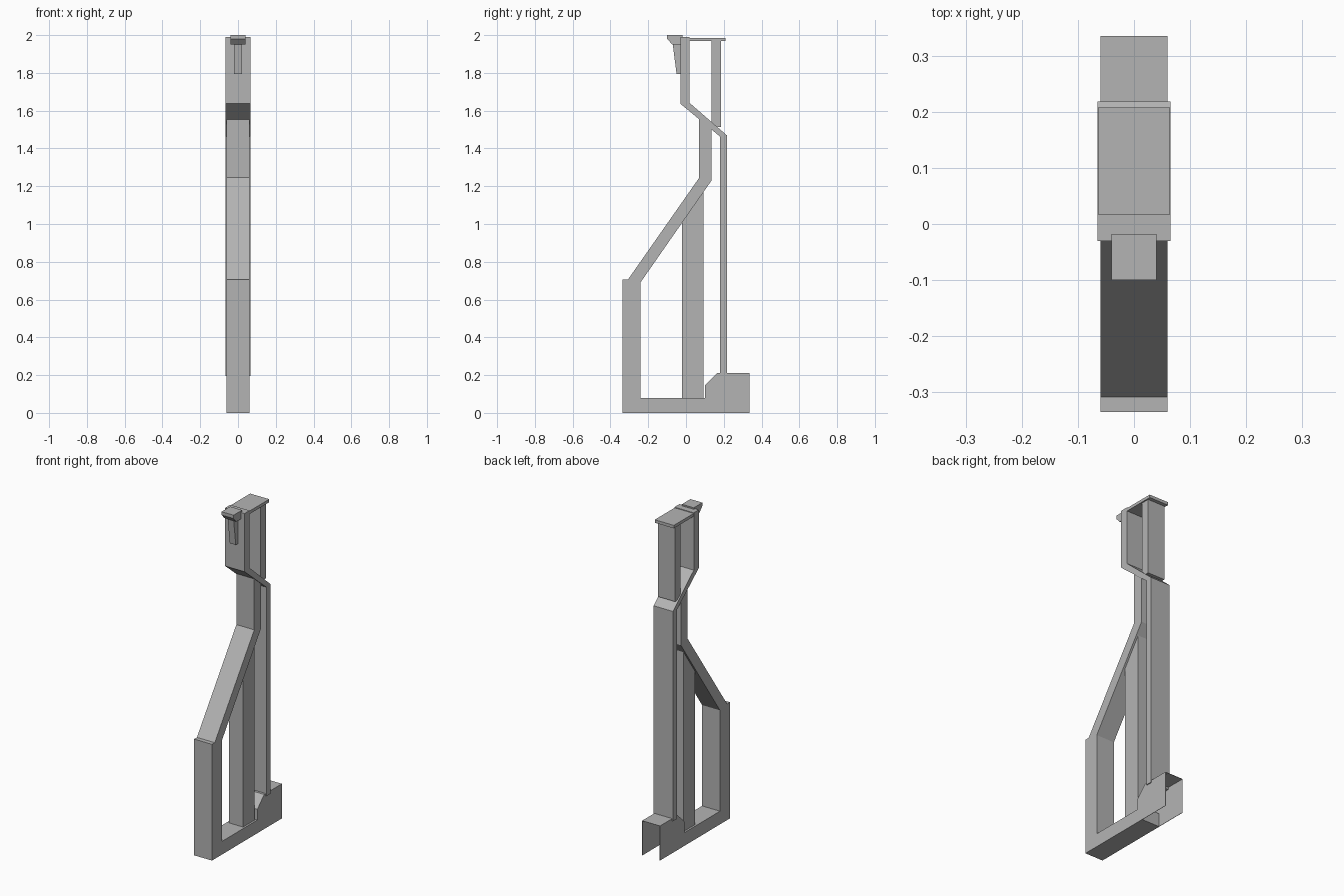
import bpy, bmesh

if "Cube" in bpy.data.objects:
    bpy.data.objects.remove(bpy.data.objects["Cube"])

grey = bpy.data.materials.new("dark_grey")
grey.diffuse_color = (0.455, 0.455, 0.455, 1)
grey.use_nodes = True
grey.node_tree.nodes["Principled BSDF"].inputs["Base Color"].default_value = grey.diffuse_color


def extrude_profile(name, pts, x0, x1):
    """Closed (y, z) outline extruded from x0 to x1."""
    bm = bmesh.new()
    face = bm.faces.new([bm.verts.new((x0, y, z)) for y, z in pts])
    ret = bmesh.ops.extrude_face_region(bm, geom=[face])
    verts = [g for g in ret["geom"] if isinstance(g, bmesh.types.BMVert)]
    bmesh.ops.translate(bm, verts=verts, vec=(x1 - x0, 0, 0))
    bmesh.ops.recalc_face_normals(bm, faces=bm.faces)
    me = bpy.data.meshes.new(name)
    bm.to_mesh(me)
    bm.free()
    me.materials.append(grey)
    ob = bpy.data.objects.new(name, me)
    bpy.context.collection.objects.link(ob)
    return ob


def block(name, y0, y1, z0, z1, w):
    return extrude_profile(name, [(y0, z0), (y1, z0), (y1, z1), (y0, z1)], -w, w)


W = 0.06     # half width of the frame
P = 0.065    # half width of the bent panel
C = 0.048    # half width of the inset middle column
T = 0.002    # sheet thickness of the rear housing

# Bottom rail
block("base_rail", -0.24, 0.14, 0, 0.08, W)

# Front leg, leaning brace and neck as one bent bar
extrude_profile("front_frame", [
    (-0.335, 0), (-0.335, 0.705), (-0.308, 0.705), (0.07, 1.245), (0.07, 1.555),
    (0.135, 1.505), (0.135, 1.23), (-0.24, 0.692), (-0.24, 0)], -W, W)

# Middle column, cut to the slope of the brace
extrude_profile("middle_column", [
    (-0.02, 0.08), (-0.02, 1.01), (0.092, 1.17), (0.092, 0.08)], -C, C)

# Rear housing: two side sheets, sloped front and top, open at back and bottom
side = [(0.10, 0), (0.10, 0.145), (0.165, 0.21), (0.335, 0.21), (0.335, 0)]
for label, x in (("left", -W), ("right", W - T)):
    extrude_profile("housing_side_" + label, side, x, x + T)
extrude_profile("housing_cover", [
    (0.10, 0.08), (0.10, 0.145), (0.165, 0.21), (0.335, 0.21),
    (0.335, 0.21 - T), (0.166, 0.21 - T), (0.10 + T, 0.144), (0.10 + T, 0.08)],
    -W + T, W - T)

# Bent panel: upper front, slanted shelf and long rear strip
extrude_profile("bent_panel", [
    (-0.03, 1.99), (-0.03, 1.637), (0.18, 1.463), (0.18, 0.195), (0.218, 0.195),
    (0.218, 1.468), (0.018, 1.642), (0.018, 1.99)], -P, P)

# Upper rear column and top plate
block("upper_column", 0.136, 0.186, 1.513, 1.97, 0.057)
block("top_plate", 0.018, 0.208, 1.968, 1.986, 0.064)

# Front hook with tapered fin
extrude_profile("hook_head", [
    (-0.10, 2.0), (-0.10, 1.98), (-0.072, 1.95), (-0.025, 1.95), (-0.018, 2.0)],
    -0.04, 0.04)
extrude_profile("hook_fin", [
    (-0.07, 1.95), (-0.05, 1.795), (-0.028, 1.795), (-0.028, 1.95)], -0.02, 0.02)
